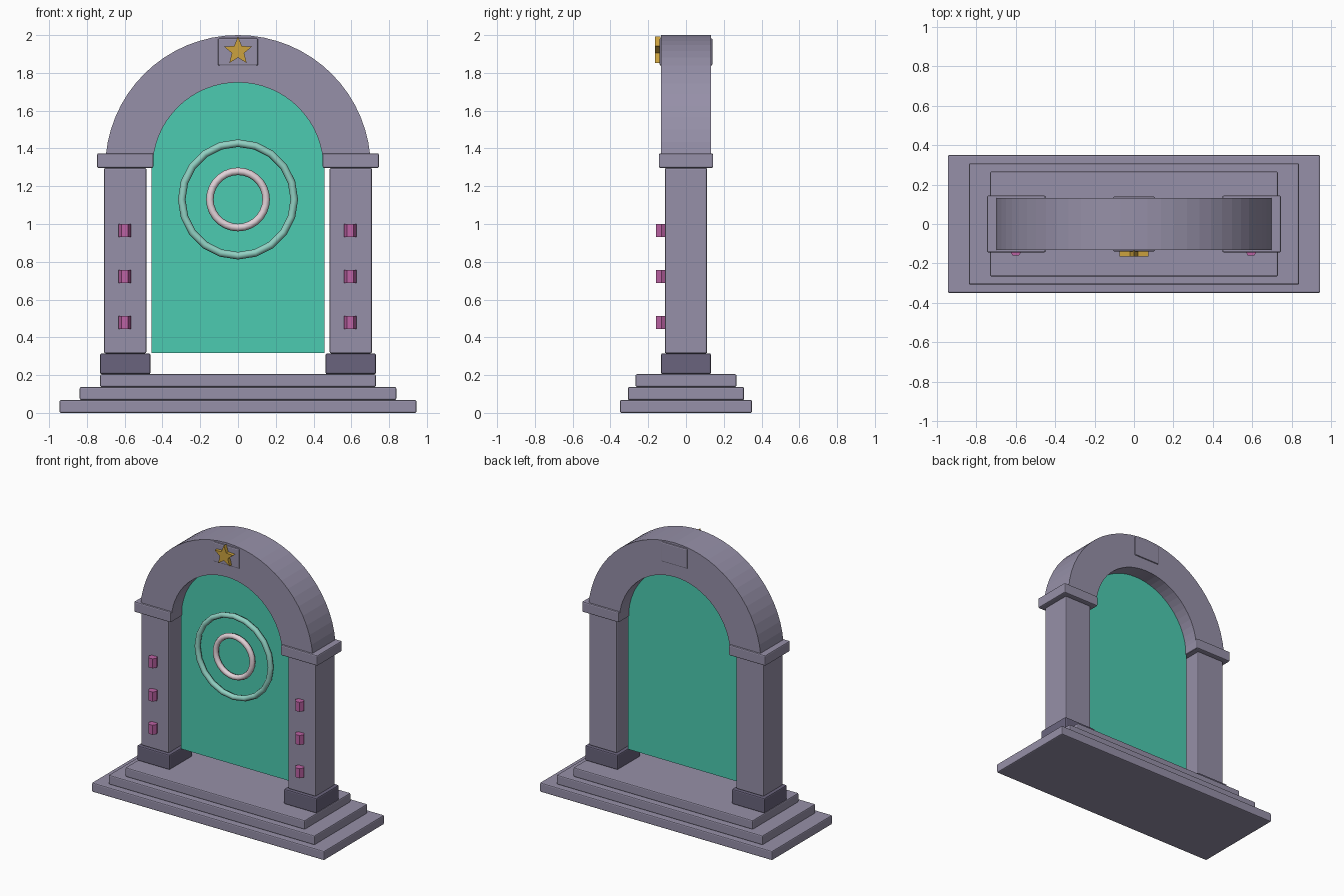
import bpy
import bmesh
from math import sin, cos, pi

cube = bpy.data.objects.get("Cube")
if cube:
    bpy.data.objects.remove(cube, do_unlink=True)


def material(name, rgb):
    """Flat material from 0-255 display values, stored as linear."""
    lin = [((c / 255 + 0.055) / 1.055) ** 2.4 for c in rgb] + [1.0]
    m = bpy.data.materials.new(name)
    m.use_nodes = True
    m.diffuse_color = lin
    m.node_tree.nodes["Principled BSDF"].inputs["Base Color"].default_value = lin
    return m


STONE = material("stone", (150, 144, 168))
DARK = material("dark_stone", (106, 100, 125))
TEAL = material("portal_teal", (76, 203, 177))
PALE_TEAL = material("pale_teal", (145, 208, 194))
PALE_PINK = material("pale_pink", (226, 210, 216))
GOLD = material("gold", (204, 162, 62))
PINK = material("gem_pink", (188, 98, 164))


def finish(name, bm, mat):
    bmesh.ops.recalc_face_normals(bm, faces=bm.faces)
    mesh = bpy.data.meshes.new(name)
    bm.to_mesh(mesh)
    bm.free()
    mesh.materials.append(mat)
    ob = bpy.data.objects.new(name, mesh)
    bpy.context.collection.objects.link(ob)
    return ob


def block(name, x, hx, hy, z0, z1, mat, bevel=0.008):
    """Bevelled box centred on y = 0."""
    bm = bmesh.new()
    bmesh.ops.create_cube(bm, size=1)
    for v in bm.verts:
        v.co = (x + v.co.x * 2 * hx, v.co.y * 2 * hy, z0 + (v.co.z + 0.5) * (z1 - z0))
    ob = finish(name, bm, mat)
    mod = ob.modifiers.new("edge_bevel", 'BEVEL')
    mod.width = bevel
    mod.segments = 2
    return ob


def prism(name, outline, y0, y1, mat):
    """Outline in x, z extruded along y."""
    bm = bmesh.new()
    face = bm.faces.new([bm.verts.new((x, y0, z)) for x, z in outline])
    new = bmesh.ops.extrude_face_region(bm, geom=[face])["geom"]
    for v in new:
        if isinstance(v, bmesh.types.BMVert):
            v.co.y = y1
    return finish(name, bm, mat)


def arc(radius, z, n=32):
    return [(radius * cos(pi * i / n), z + radius * sin(pi * i / n)) for i in range(n + 1)]


def ring(name, major, minor, segments, mat):
    bpy.ops.mesh.primitive_torus_add(
        major_radius=major, minor_radius=minor, major_segments=segments,
        minor_segments=8, location=(0, -0.045, 1.13), rotation=(pi / 2, 0, 0))
    ob = bpy.context.object
    ob.name = name
    ob.data.materials.append(mat)
    bpy.ops.object.shade_smooth()


# Stepped plinth
block("lower_step", 0, 0.945, 0.35, 0.0, 0.068, STONE)
block("middle_step", 0, 0.838, 0.308, 0.068, 0.137, STONE)
block("upper_step", 0, 0.73, 0.267, 0.137, 0.205, STONE)

# Pillars with bases, capitals and gems
for side, s in (("left", 1), ("right", -1)):
    block(side + "_pillar_base", s * 0.597, 0.133, 0.132, 0.205, 0.315, DARK)
    block(side + "_pillar", s * 0.597, 0.112, 0.112, 0.315, 1.297, STONE)
    block(side + "_capital", s * 0.597, 0.149, 0.144, 1.297, 1.374, STONE)
    for i in range(3):
        bpy.ops.mesh.primitive_cylinder_add(
            vertices=6, radius=0.033, depth=0.07,
            location=(s * 0.597 - 0.003, -0.131, 0.478 + i * 0.244),
            rotation=(0, 0, pi / 6))
        gem = bpy.context.object
        gem.name = f"{side}_gem_{i + 1}"
        gem.data.materials.append(PINK)

# Arch over the capitals
SPRING = 1.297
prism("arch", arc(0.703, SPRING) + arc(0.452, SPRING)[::-1], -0.132, 0.132, STONE)

# Portal panel and rings
prism("portal_panel", [(-0.457, 0.318), (0.457, 0.318)] + arc(0.457, SPRING),
      -0.012, 0.02, TEAL)
ring("outer_ring", 0.298, 0.02, 20, PALE_TEAL)
ring("inner_ring", 0.149, 0.02, 28, PALE_PINK)

# Keystone and star
block("keystone", 0, 0.106, 0.14, 1.838, 1.984, STONE)
star = []
for i in range(10):
    r, a = (0.034 if i % 2 else 0.078), pi / 2 + i * pi / 5
    star.append((r * cos(a), 1.915 + r * sin(a)))
prism("star", star, -0.165, -0.135, GOLD)
